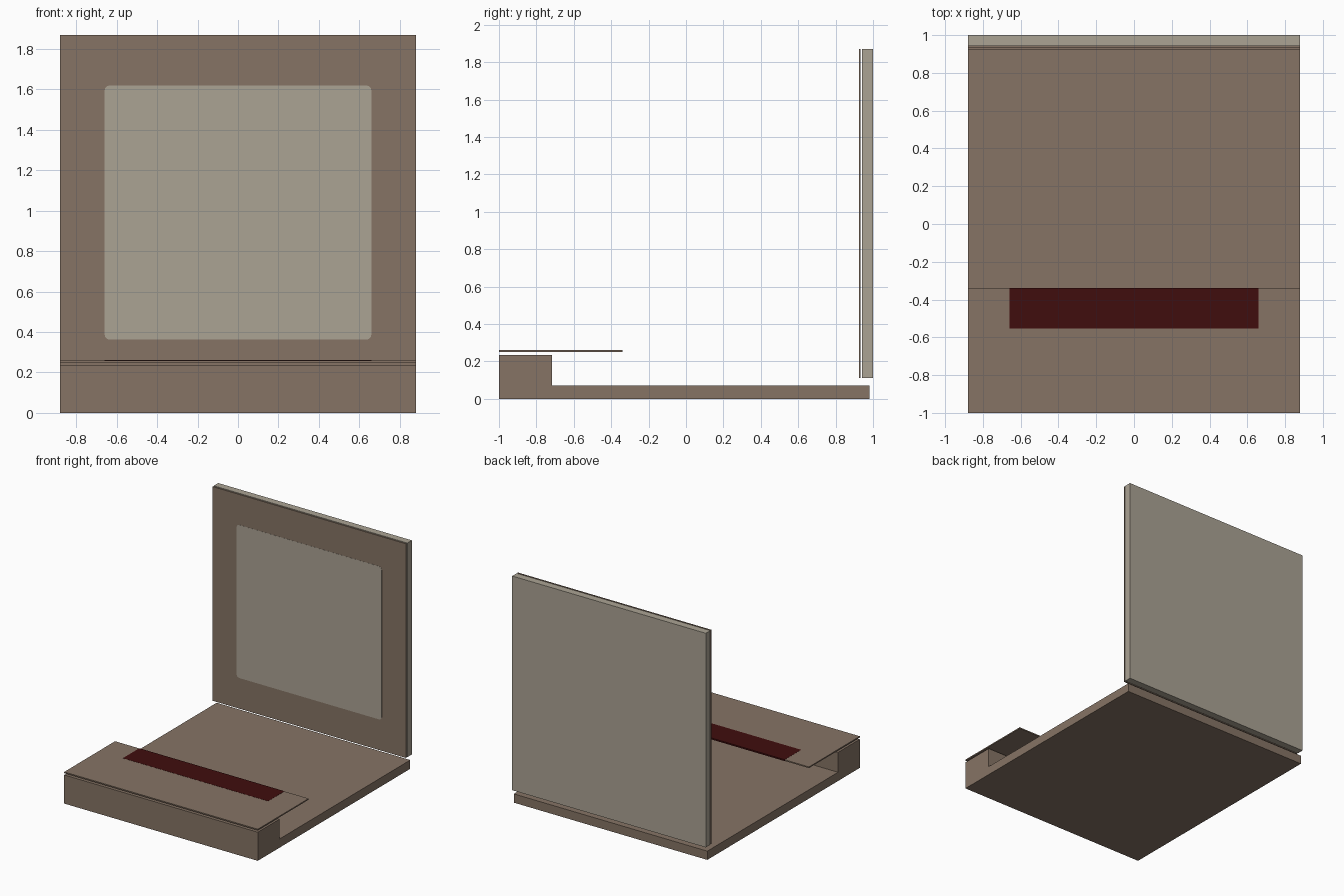
import bpy
import bmesh

if "Cube" in bpy.data.objects:
    bpy.data.objects.remove(bpy.data.objects["Cube"])


def material(name, rgb):
    m = bpy.data.materials.new(name)
    m.diffuse_color = (*rgb, 1.0)
    m.use_nodes = True
    m.node_tree.nodes["Principled BSDF"].inputs["Base Color"].default_value = m.diffuse_color
    return m


BROWN = material("warm_brown", (0.239, 0.174, 0.130))
GREY = material("pale_grey", (0.407, 0.366, 0.296))
RED = material("dark_red", (0.051, 0.004, 0.004))
W = 0.88  # half width of the body


def box(name, half_x, y, z, mat, corner=0.0):
    """Box centred on x; corner rounds the edges running along y."""
    bm = bmesh.new()
    bmesh.ops.create_cube(bm, size=1.0)
    for v in bm.verts:
        v.co.x *= 2 * half_x
        v.co.y = (y[0] + y[1]) / 2 + v.co.y * (y[1] - y[0])
        v.co.z = (z[0] + z[1]) / 2 + v.co.z * (z[1] - z[0])
    if corner:
        edges = [e for e in bm.edges
                 if abs(e.verts[0].co.y - e.verts[1].co.y) > 1e-6]
        bmesh.ops.bevel(bm, geom=edges, offset=corner, segments=3,
                        profile=0.5, affect='EDGES')
    bmesh.ops.recalc_face_normals(bm, faces=bm.faces)
    mesh = bpy.data.meshes.new(name)
    bm.to_mesh(mesh)
    bm.free()
    mesh.materials.append(mat)
    ob = bpy.data.objects.new(name, mesh)
    bpy.context.collection.objects.link(ob)
    return ob


# Flat base with a raised block along the front
box("base", W, (-1.0, 0.98), (0.0, 0.072), BROWN)
box("front_block", W, (-1.0, -0.717), (0.072, 0.235), BROWN)

# Thin cover floating above the block, with a dark strip at its back edge
box("cover_plate", W, (-1.0, -0.34), (0.25, 0.26), BROWN)
box("dark_strip", 0.66, (-0.552, -0.339), (0.249, 0.261), RED)

# Upright lid: back panel, thin bezel and rounded screen
box("lid_panel", W, (0.942, 1.0), (0.11, 1.87), GREY)
box("bezel", W, (0.925, 0.934), (0.11, 1.87), BROWN)
box("screen", 0.66, (0.924, 0.926), (0.362, 1.62), GREY, corner=0.025)
